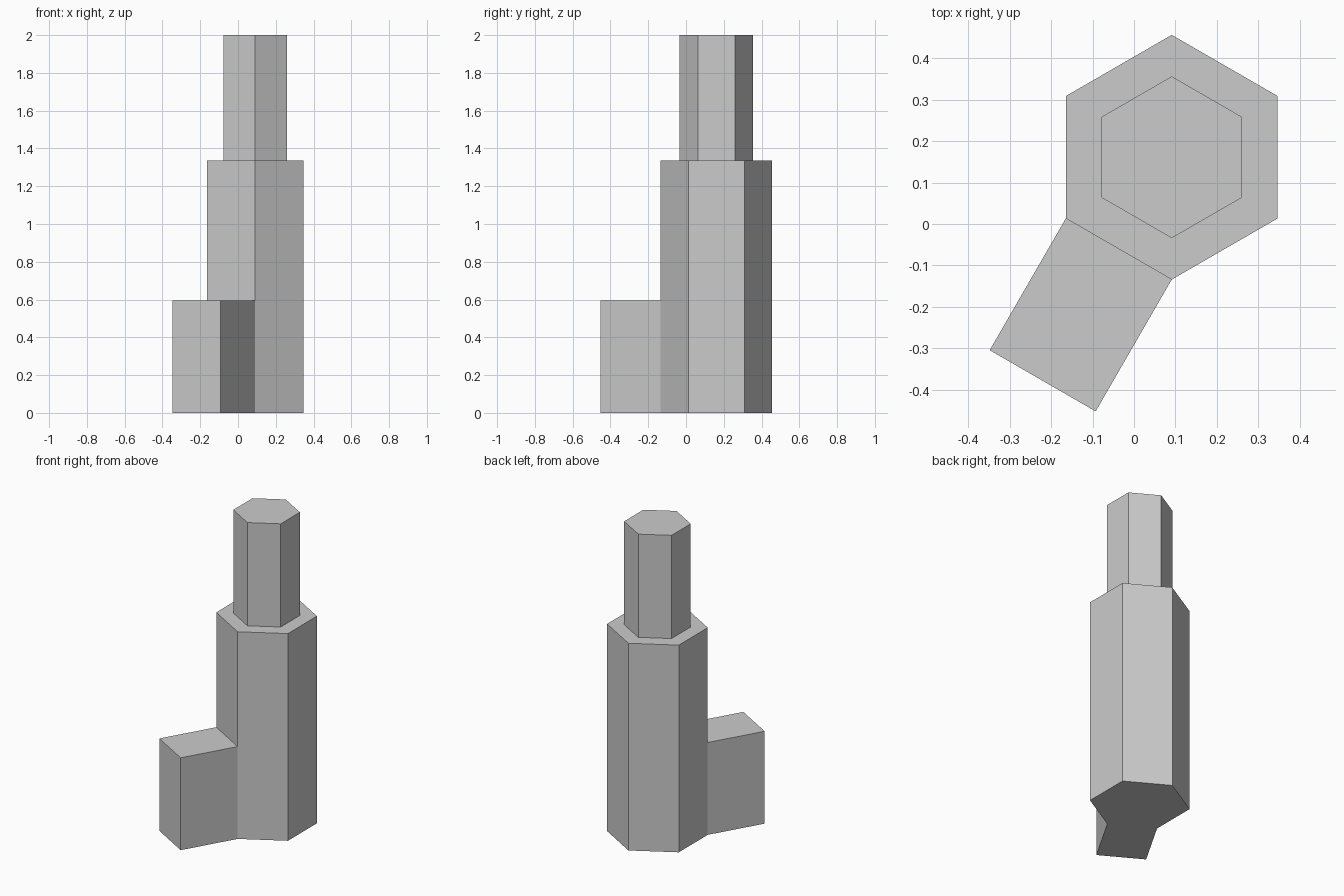
import bpy, bmesh
from math import sin, cos, radians
from mathutils import Vector

if "Cube" in bpy.data.objects:
    bpy.data.objects.remove(bpy.data.objects["Cube"])

CX, CY = 0.091, 0.161          # hexagon axis
R_LOW, R_TOP = 0.295, 0.195    # hexagon corner radii
Z_BLOCK, Z_STEP, Z_TOP = 0.595, 1.335, 2.0
BLOCK_LEN = 0.367

bm = bmesh.new()


def ring(radius, z):
    return [bm.verts.new((CX + radius * cos(radians(30 + 60 * i)),
                          CY + radius * sin(radians(30 + 60 * i)), z))
            for i in range(6)]


# Stepped hexagonal post: stacked rings joined by walls, with a flat ledge
rings = [ring(r, z) for r, z in ((R_LOW, 0), (R_LOW, Z_BLOCK), (R_LOW, Z_STEP),
                                 (R_TOP, Z_STEP), (R_TOP, Z_TOP))]
walls = [[bm.faces.new((a[i], a[(i + 1) % 6], b[(i + 1) % 6], b[i]))
          for i in range(6)] for a, b in zip(rings, rings[1:])]
bm.faces.new(rings[0][::-1])
bm.faces.new(rings[-1])

# Side block: pull the lower front-left wall outwards
out = bmesh.ops.extrude_discrete_faces(bm, faces=[walls[0][3]])
direction = Vector((cos(radians(240)), sin(radians(240)), 0))
bmesh.ops.translate(bm, verts=out["faces"][0].verts[:], vec=direction * BLOCK_LEN)

bmesh.ops.recalc_face_normals(bm, faces=bm.faces[:])
mesh = bpy.data.meshes.new("stepped_post")
bm.to_mesh(mesh)
bm.free()
bpy.context.collection.objects.link(bpy.data.objects.new("stepped_post", mesh))
